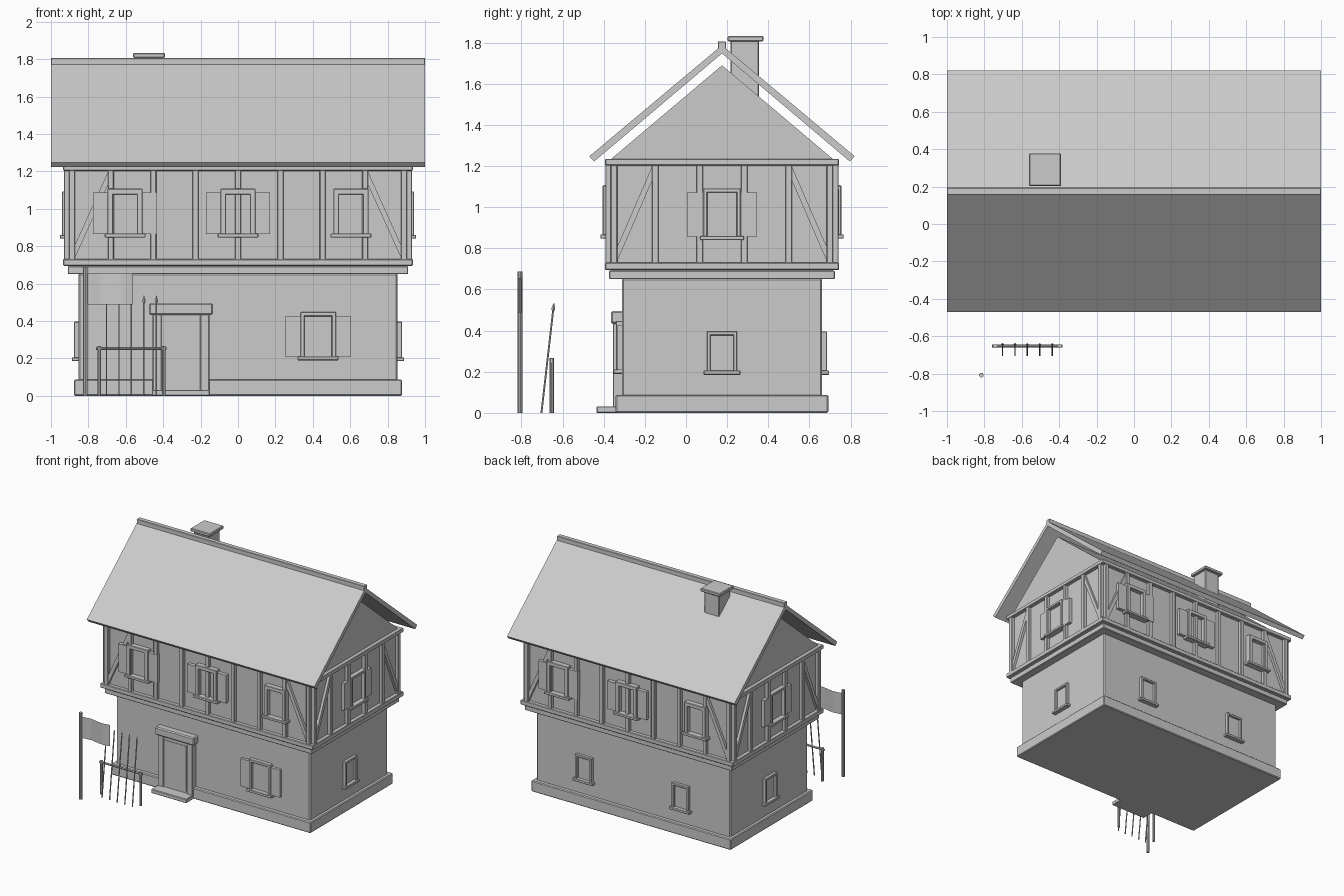
import bpy, bmesh, math
from mathutils import Matrix, Vector

if "Cube" in bpy.data.objects:
    bpy.data.objects.remove(bpy.data.objects["Cube"])

C = 0.175  # y of the house centre
grey = bpy.data.materials.new("plain grey")
grey.diffuse_color = (0.6, 0.6, 0.6, 1)
grey.use_nodes = True
grey.node_tree.nodes["Principled BSDF"].inputs["Base Color"].default_value = grey.diffuse_color


def finish(name, bm, bevel=0.0):
    bmesh.ops.recalc_face_normals(bm, faces=bm.faces)
    if bevel:
        bmesh.ops.bevel(bm, geom=bm.edges[:], offset=bevel, segments=1, affect='EDGES')
    me = bpy.data.meshes.new(name)
    bm.to_mesh(me)
    bm.free()
    me.materials.append(grey)
    ob = bpy.data.objects.new(name, me)
    bpy.context.collection.objects.link(ob)
    return ob


def prism(name, pts, d0, d1, side=0, bevel=0.0):
    """Profile in (u, z), extruded outward from d0 to d1 on house side 0-3."""
    bm = bmesh.new()
    f = bm.faces.new([bm.verts.new((u, -d0, z)) for u, z in pts])
    r = bmesh.ops.extrude_face_region(bm, geom=[f])
    bmesh.ops.translate(bm, vec=(0, d0 - d1, 0),
                        verts=[v for v in r['geom'] if isinstance(v, bmesh.types.BMVert)])
    bm.transform(Matrix.Translation((0, C, 0)) @ Matrix.Rotation(side * math.pi / 2, 4, 'Z'))
    return finish(name, bm, bevel)


def box(name, u0, u1, z0, z1, d0, d1, side=0, bevel=0.0):
    return prism(name, [(u0, z0), (u1, z0), (u1, z1), (u0, z1)], d0, d1, side, bevel)


def block(name, hx, hy, z0, z1, bevel=0.0):
    return box(name, -hx, hx, z0, z1, -hy, hy, 0, bevel)


def rod(name, a, b, r1, r2=None, n=8):
    a, b = Vector(a), Vector(b)
    bm = bmesh.new()
    bmesh.ops.create_cone(bm, cap_ends=True, segments=n, radius1=r1,
                          radius2=r1 if r2 is None else r2, depth=(b - a).length)
    rot = (b - a).to_track_quat('Z', 'Y').to_matrix().to_4x4()
    bm.transform(Matrix.Translation((a + b) / 2) @ rot)
    return finish(name, bm)


def window(name, side, u, d, z0, z1, w, t, shutters, depth):
    h = w / 2
    B = 0.003
    for s in (-1, 1):
        a, b = sorted((u + s * h, u + s * (h - t)))
        box(name + "_jamb", a, b, z0, z1, d - .01, d + depth, side, B)
        if shutters:
            a, b = sorted((u + s * h, u + s * (h + .078)))
            box(name + "_shutter", a, b, z0, z1 - .02, d - .005, d + depth * .72, side)
    box(name + "_lintel", u - h, u + h, z1 - t, z1, d - .01, d + depth, side, B)
    box(name + "_sill", u - h - .015, u + h + .015, z0 - .018, z0 + .003,
        d - .01, d + depth + .011, side, B)
    box(name + "_pane", u - h + t, u + h - t, z0, z1 - t, d - .002, d + .006, side)


# Stone ground floor
block("plinth", .877, .517, 0, .087, .006)
block("ground_floor_wall", .852, .486, .05, .655, .008)

# Jettied upper floor with gables
block("jetty_beam", .91, .549, .65, .692, .004)
block("sill_beam", .935, .569, .695, .731, .004)
block("jetty_floor", .905, .54, .685, .70)
block("upper_wall", .905, .54, .70, 1.235)
block("top_plate", .935, .569, 1.203, 1.235, .004)
prism("gable_attic", [(-.54, 1.234), (.54, 1.234), (0, 1.69)], -.905, .905, 1)

# Timber framing: (side, wall distance, post offsets)
FRONT_POSTS = [-.887, -.68, -.453, -.2267, 0, .2267, .453, .68, .887]
SIDE_POSTS = [-.525, -.325, -.108, .108, .325, .525]
for side in range(4):
    d, posts = ((.54, FRONT_POSTS), (.905, SIDE_POSTS))[side % 2]
    for u in posts:
        box("timber_post", u - .016, u + .016, .725, 1.21, d - .01, d + .026, side, .003)
    for s in (-1, 1):
        a, b = posts[-1] - .012, posts[-2] + .012
        pts = [(s * a, .73), (s * a, .80), (s * b, 1.205), (s * b, 1.135)]
        prism("timber_brace", pts, d - .01, d + .02, side)

# Upper windows
for side in (0, 2):
    for u, sh in ((-.604, True), (0, True), (.604, False)):
        window("upper_window", side, u, .54, .865, 1.107, .187, .03, sh, .04)
for side in (1, 3):
    window("gable_side_window", side, 0, .905, .858, 1.092, .183, .02, True, .036)

# Ground floor windows
window("front_window", 0, .428, .486, .208, .447, .19, .022, True, .03)
for side, u, d in ((1, 0, .852), (3, 0, .852), (2, -.425, .486), (2, .425, .486)):
    window("small_window", side, u, d, .203, .396, .148, .019, False, .024)

# Door with frame, hood and step
DX = -.305
box("door_leaf", DX - .11, DX + .11, .03, .44, .47, .522, 0)
box("door_panel", DX - .095, DX + .095, .048, .405, .515, .526, 0)
for s in (-1, 1):
    a, b = sorted((DX + s * .152, DX + s * .103))
    box("door_jamb", a, b, .01, .45, .47, .531, 0, .004)
box("door_hood", DX - .171, DX + .171, .433, .495, .47, .54, 0, .008)
box("door_step", DX - .155, DX + .155, 0, .032, .50, .61, 0, .004)

# Roof, ridge and chimney
prism("roof", [(-.645, 1.248), (0, 1.788), (.645, 1.248), (.622, 1.222), (0, 1.748), (-.622, 1.222)],
      -1, 1, 1)
box("ridge_cap", -.019, .019, 1.765, 1.807, -1, 1, 1, .003)
box("chimney", -.54, -.41, 1.40, 1.815, -.18, -.042, 0, .004)
box("chimney_cap", -.562, -.39, 1.807, 1.833, -.203, -.028, 0, .005)

# Flag pole with a thin waving flag
rod("flag_pole", (-.816, -.808, 0), (-.816, -.808, .688), .0125, n=10)
bm = bmesh.new()
N = 12
cols = []
for i in range(N + 1):
    t = i / N
    y = -.808 + .009 * math.sin(t * 2 * math.pi) * min(1, t * 3)
    cols.append([bm.verts.new((-.808 + .247 * t, y, z)) for z in (.488, .657)])
for p, q in zip(cols, cols[1:]):
    bm.faces.new((p[0], q[0], q[1], p[1])).smooth = True
finish("flag", bm)

# Spear rack
RY = -.653
for x in (-.742, -.397):
    rod("rack_post", (x, RY, 0), (x, RY, .266), .010)
rod("rack_rail", (-.758, RY, .253), (-.383, RY, .253), .008)
for i in range(5):
    x = -.703 + .0667 * i
    lo, hi = Vector((x, -.703, 0)), Vector((x, -.642, .535))
    neck, mid = lo.lerp(hi, .92), lo.lerp(hi, .95)
    rod("spear_shaft", lo, neck, .0045, n=6)
    rod("spear_head_base", neck, mid, .005, .009, n=4)
    rod("spear_head", mid, hi, .009, .001, n=4)
